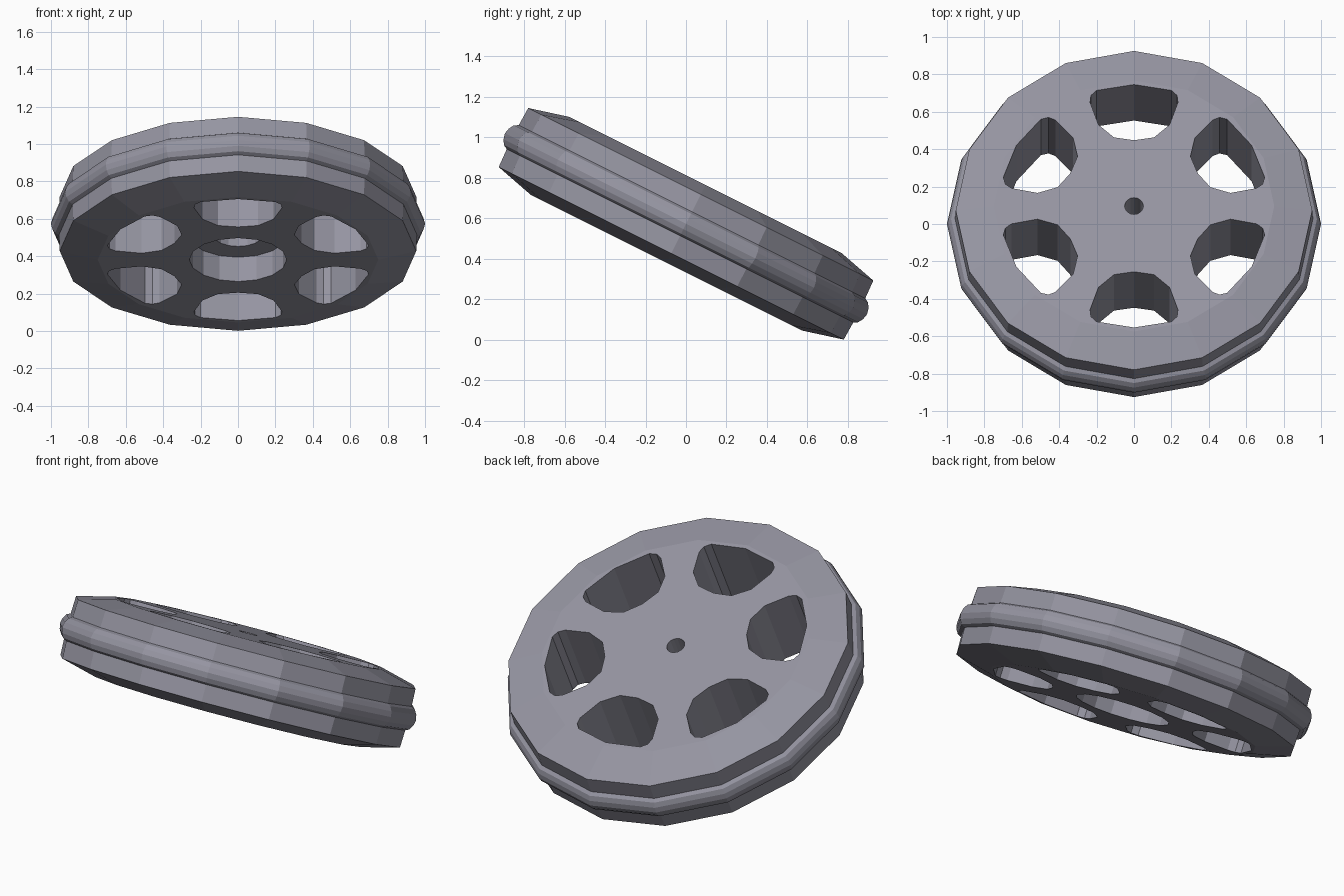
import bpy, bmesh, math
from mathutils import Matrix

if "Cube" in bpy.data.objects:
    bpy.data.objects.remove(bpy.data.objects["Cube"])

SEG = 16


def new_object(name, bm):
    bmesh.ops.recalc_face_normals(bm, faces=bm.faces)
    mesh = bpy.data.meshes.new(name)
    bm.to_mesh(mesh)
    bm.free()
    ob = bpy.data.objects.new(name, mesh)
    bpy.context.collection.objects.link(ob)
    return ob


def lathe(name, profile, seg=SEG):
    """Closed solid of revolution from (radius, height) points, capped at both ends."""
    bm = bmesh.new()
    rings = []
    for r, z in profile:
        rings.append([bm.verts.new((r * math.cos(2 * math.pi * i / seg),
                                    r * math.sin(2 * math.pi * i / seg), z))
                      for i in range(seg)])
    for a, b in zip(rings, rings[1:]):
        for i in range(seg):
            j = (i + 1) % seg
            bm.faces.new((a[i], a[j], b[j], b[i]))
    bm.faces.new(rings[0])
    bm.faces.new(rings[-1])
    return new_object(name, bm)


def prism(name, outline, z0, z1, angle):
    """Extruded outline, turned around the wheel axis."""
    bm = bmesh.new()
    low = [bm.verts.new((x, y, z0)) for x, y in outline]
    high = [bm.verts.new((x, y, z1)) for x, y in outline]
    n = len(outline)
    for i in range(n):
        j = (i + 1) % n
        bm.faces.new((low[i], low[j], high[j], high[i]))
    bm.faces.new(low)
    bm.faces.new(high)
    bm.transform(Matrix.Rotation(angle, 4, 'Z'))
    return new_object(name, bm)


# wheel body: bevelled sides, flat tread and a raised rounded centre band
half = [(0.75, 0.215), (0.953, 0.163), (0.957, 0.066), (0.978, 0.055), (0.993, 0.03)]
profile = [(r, -z) for r, z in half] + [(1.0, 0.0)] + half[::-1]
wheel = lathe("wheel", profile)

# dark blue-grey finish
paint = bpy.data.materials.new("dark_grey")
paint.diffuse_color = (0.30, 0.297, 0.355, 1)
paint.use_nodes = True
paint.node_tree.nodes["Principled BSDF"].inputs["Base Color"].default_value = paint.diffuse_color
wheel.data.materials.append(paint)

# six rounded wedge openings between the spokes
side = [(0.107, 0.41), (0.19, 0.486), (0.235, 0.62), (0.23, 0.661), (0.20, 0.691)]
outline = [(0, 0.393)] + side + [(0, 0.726)] + [(-x, y) for x, y in side[::-1]]
cutters = [prism("spoke_opening", outline, -0.4, 0.4, math.radians(60 * k))
           for k in range(6)]

# stepped hub recess underneath, narrowing to the axle bore
cutters.append(lathe("hub_bore", [(0.26, -0.4), (0.26, -0.07), (0.13, -0.07),
                                  (0.13, 0.01), (0.05, 0.01), (0.05, 0.4)]))

for c in cutters:
    c.hide_render = True
    c.data.materials.append(paint)
    m = wheel.modifiers.new("cut", 'BOOLEAN')
    m.operation = 'DIFFERENCE'
    m.solver = 'EXACT'
    m.object = c

# bake the cuts and remove the cutters
bpy.context.view_layer.update()
graph = bpy.context.evaluated_depsgraph_get()
cut_mesh = bpy.data.meshes.new_from_object(wheel.evaluated_get(graph))
wheel.modifiers.clear()
wheel.data = cut_mesh
for c in cutters:
    bpy.data.objects.remove(c, do_unlink=True)

# lean the wheel back and rest it on the ground
wheel.rotation_euler = (-math.atan(0.5), 0, 0)
wheel.location = (0, 0, 0.573)
